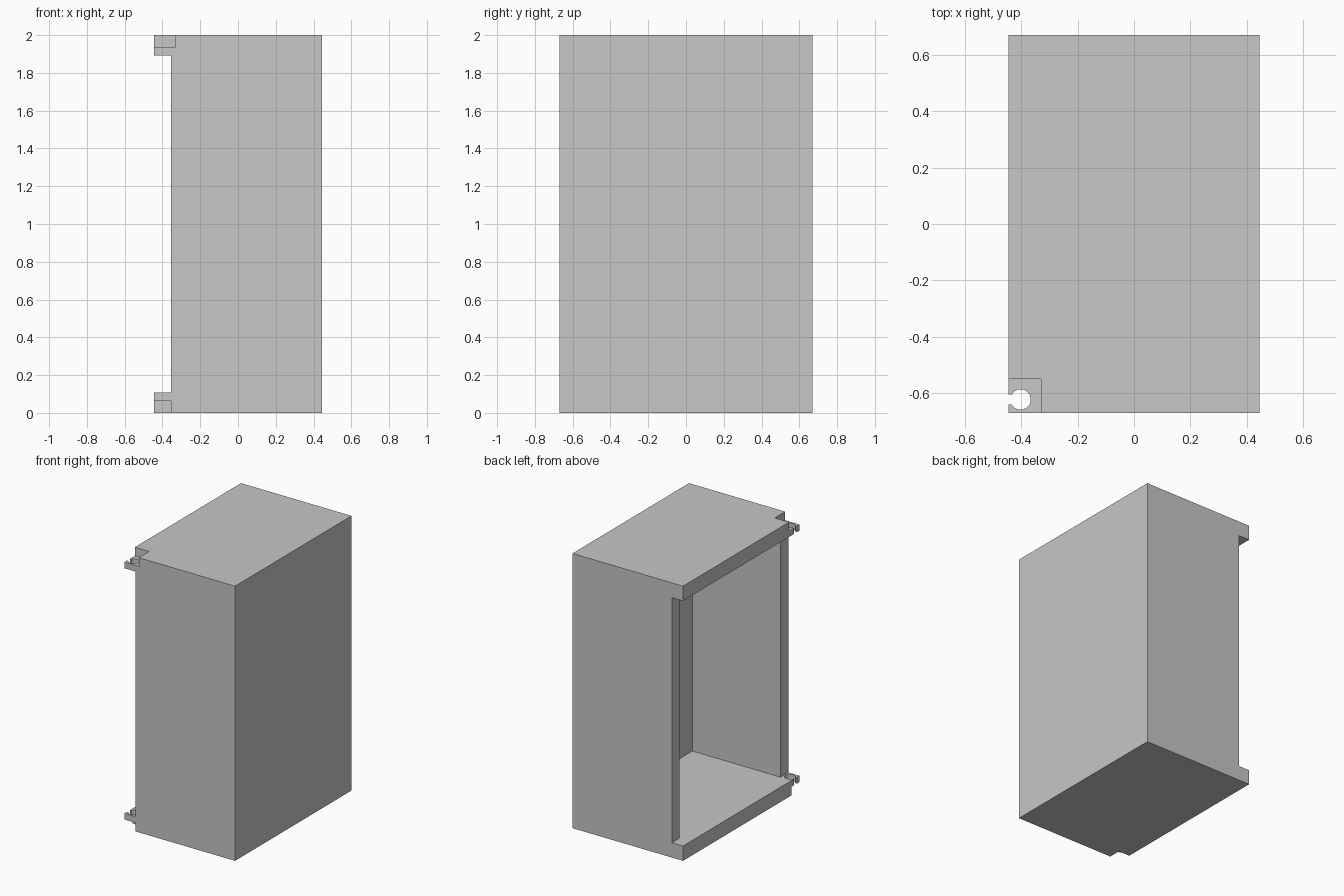
import bpy
import bmesh
import math

if "Cube" in bpy.data.objects:
    bpy.data.objects.remove(bpy.data.objects["Cube"], do_unlink=True)

# Overall half sizes, wall thickness and slab heights
HX, HY, H = 0.445, 0.67, 2.0
WALL, SLAB, CLIP = 0.09, 0.108, 0.045
OUT = 0.2  # how far cutters reach past the body

grey = bpy.data.materials.new("plain_grey")
grey.use_nodes = True
grey.diffuse_color = (0.57, 0.57, 0.57, 1)
grey.node_tree.nodes["Principled BSDF"].inputs["Base Color"].default_value = grey.diffuse_color


def prism(name, outline, z0, z1):
    """Extrude a plan outline from z0 to z1."""
    bm = bmesh.new()
    face = bm.faces.new([bm.verts.new((x, y, z0)) for x, y in outline])
    new = bmesh.ops.extrude_face_region(bm, geom=[face])["geom"]
    top = [v for v in new if isinstance(v, bmesh.types.BMVert)]
    bmesh.ops.translate(bm, verts=top, vec=(0, 0, z1 - z0))
    bmesh.ops.recalc_face_normals(bm, faces=bm.faces)
    mesh = bpy.data.meshes.new(name)
    bm.to_mesh(mesh)
    bm.free()
    mesh.materials.append(grey)
    obj = bpy.data.objects.new(name, mesh)
    bpy.context.collection.objects.link(obj)
    return obj


def rect(x0, x1, y0, y1):
    return [(x0, y0), (x1, y0), (x1, y1), (x0, y1)]


def cut(body, outline, z0, z1):
    """Subtract an extruded outline from the body."""
    cutter = prism("cutter", outline, z0, z1)
    cutter.hide_render = True
    mod = body.modifiers.new("cut", 'BOOLEAN')
    mod.operation = 'DIFFERENCE'
    mod.solver = 'EXACT'
    mod.object = cutter
    bpy.context.view_layer.objects.active = body
    bpy.ops.object.modifier_apply(modifier=mod.name)
    bpy.data.objects.remove(cutter, do_unlink=True)


cabinet = prism("cabinet_body", rect(-HX, HX, -HY, HY), 0, H)

# Cavity with the side walls set back behind the top and bottom slabs
recess, inner = -HX + WALL, HY - WALL
cavity = [(-HX - OUT, -HY - OUT), (recess, -HY - OUT), (recess, -inner),
          (HX - WALL, -inner), (HX - WALL, inner), (recess, inner),
          (recess, HY + OUT), (-HX - OUT, HY + OUT)]
cut(cabinet, cavity, SLAB, H - SLAB)

# Corner notches that leave a thin hinge clip in each slab
cut(cabinet, rect(-HX - OUT, -0.33, -HY - OUT, -0.55), H - SLAB + CLIP, H + OUT)
cut(cabinet, rect(-HX - OUT, recess, -HY - OUT, -inner), -OUT, SLAB - CLIP)

# Snap-in pin hole through both clips: round hole with a slot to the side
cx, cy, radius, half_slot = -0.402, -0.622, 0.036, 0.018
start = math.asin(half_slot / radius)
steps = 28
keyhole = [(-HX - OUT, cy - half_slot)]
for i in range(steps + 1):
    a = math.pi + start + (2 * math.pi - 2 * start) * i / steps
    keyhole.append((cx + radius * math.cos(a), cy + radius * math.sin(a)))
keyhole.append((-HX - OUT, cy + half_slot))
cut(cabinet, keyhole, -OUT, H + OUT)

# Smooth the round hole, keep every corner sharp
bpy.ops.object.select_all(action='DESELECT')
cabinet.select_set(True)
bpy.context.view_layer.objects.active = cabinet
bpy.ops.object.shade_smooth_by_angle(angle=math.radians(30))
